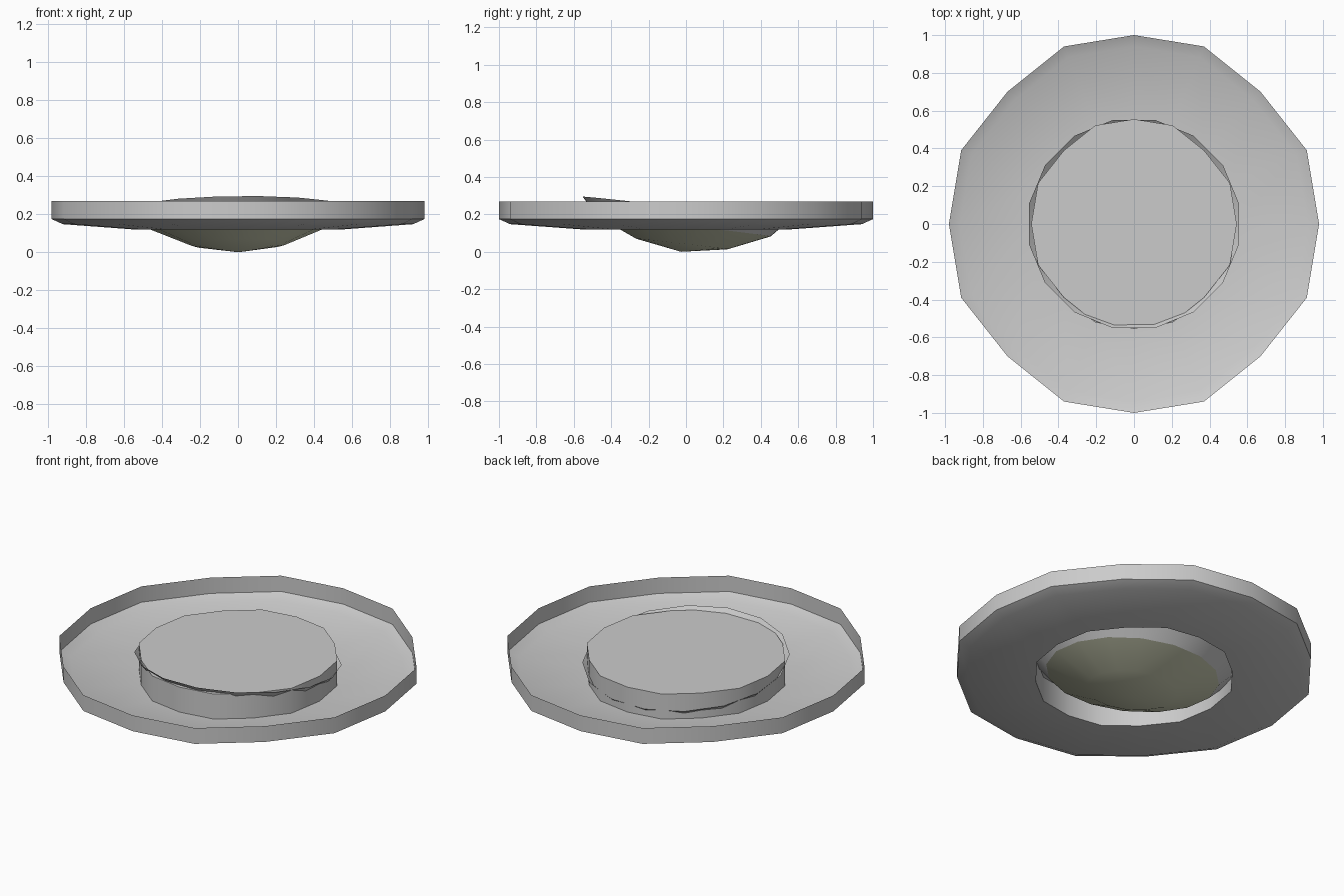
import bpy
import math

if "Cube" in bpy.data.objects:
    bpy.data.objects.remove(bpy.data.objects["Cube"], do_unlink=True)


def material(name, colour):
    mat = bpy.data.materials.new(name)
    mat.use_nodes = True
    mat.diffuse_color = (*colour, 1)
    bsdf = mat.node_tree.nodes["Principled BSDF"]
    bsdf.inputs["Base Color"].default_value = (*colour, 1)
    bsdf.inputs["Roughness"].default_value = 0.6
    return mat


def loft(name, outline, profile, mat, outward=True):
    """Sweep (scale, z) pairs around an outline; scale 0 makes a closing point."""
    verts, faces, previous = [], [], None
    n = len(outline)
    for scale, z in profile:
        start = len(verts)
        if scale == 0:
            verts.append((0, 0, z))
            ring = [start] * n
        else:
            verts += [(x * scale, y * scale, z) for x, y in outline]
            ring = list(range(start, start + n))
        if previous:
            for i in range(n):
                j = (i + 1) % n
                quad = [previous[i], previous[j], ring[j], ring[i]]
                face = list(dict.fromkeys(quad))
                faces.append(face if outward else face[::-1])
        previous = ring
    mesh = bpy.data.meshes.new(name)
    mesh.from_pydata(verts, [], faces)
    mesh.materials.append(mat)
    mesh.shade_smooth()
    mesh.set_sharp_from_angle(angle=math.radians(30))
    obj = bpy.data.objects.new(name, mesh)
    bpy.context.collection.objects.link(obj)
    return obj


grey = material("light grey metal", (0.6, 0.6, 0.6))
glass = material("pale olive glass", (0.66, 0.68, 0.5))

# Sixteen-sided outline, mirrored from one quadrant, counter-clockwise
quadrant = [(0.98, 0), (0.915, 0.39), (0.67, 0.70), (0.37, 0.94), (0, 1)]
half = quadrant + [(-x, y) for x, y in quadrant[-2::-1]]
trim_outline = half + [(x, -y) for x, y in half[-2:0:-1]]

# Regular sixteen-sided outline with a flat edge to the front
step = math.tau / 16
lamp_outline = [(math.cos((i + 0.5) * step), math.sin((i + 0.5) * step))
                for i in range(16)]

# Fixed housing: shallow tray, then the central can with its lid
loft("trim_tray", trim_outline,
     [(0.555, 0.12), (0.94, 0.148), (1, 0.175), (1, 0.27)], grey)
loft("can_wall", trim_outline, [(0.555, 0.12), (0.555, 0.27)], grey)
loft("can_lid", trim_outline, [(0.555, 0.27), (0, 0.27)], grey)

# Tilted lamp: open metal bowl closed below by a glass dome
bowl = loft("lamp_bowl", lamp_outline, [(0.475, -0.095), (0.566, 0)], grey)
dome = loft("lamp_dome", lamp_outline,
            [(0, -0.232), (0.25, -0.19), (0.475, -0.095)], glass)
for part in (bowl, dome):
    part.location = (0, 0, 0.231)
    part.rotation_euler = (-0.115, -0.01, 0)
